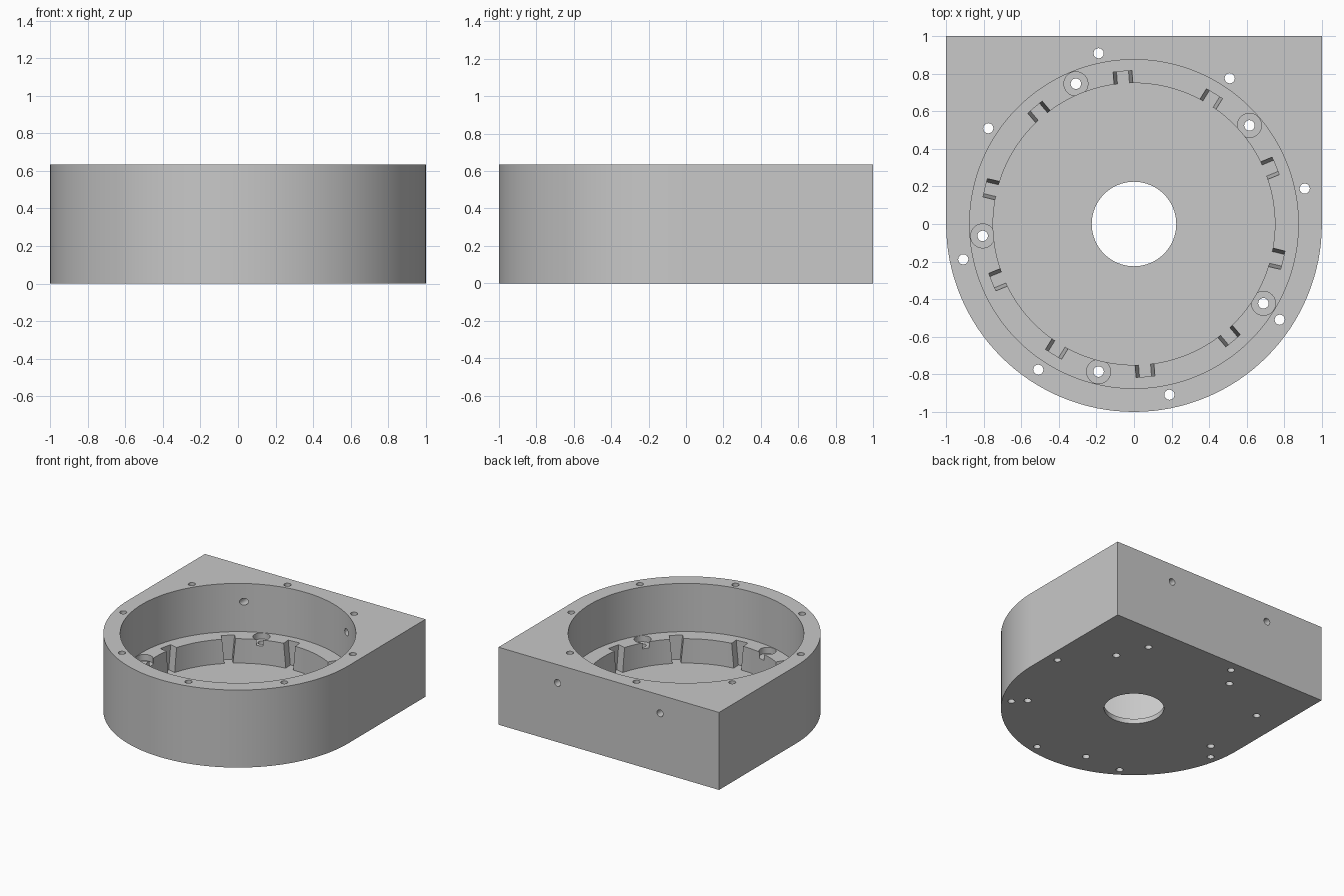
import bpy, bmesh
from math import sin, cos, pi, radians
from mathutils import Matrix

default = bpy.data.objects.get("Cube")
if default:
    bpy.data.objects.remove(default, do_unlink=True)

HEIGHT, LEDGE, FLOOR = 0.635, 0.24, 0.04

grey = bpy.data.materials.new("plain grey")
grey.use_nodes = True
colour = (0.58, 0.58, 0.58, 1)
grey.diffuse_color = colour
grey.node_tree.nodes["Principled BSDF"].inputs["Base Color"].default_value = colour


def prism(name, lower, upper, z0, z1):
    """Solid between two matching outlines at two heights."""
    bm = bmesh.new()
    low = [bm.verts.new((x, y, z0)) for x, y in lower]
    top = [bm.verts.new((x, y, z1)) for x, y in upper]
    bm.faces.new(low[::-1])
    bm.faces.new(top)
    for i in range(len(low)):
        j = (i + 1) % len(low)
        bm.faces.new((low[i], low[j], top[j], top[i]))
    bmesh.ops.recalc_face_normals(bm, faces=bm.faces)
    mesh = bpy.data.meshes.new(name)
    bm.to_mesh(mesh)
    bm.free()
    mesh.materials.append(grey)
    obj = bpy.data.objects.new(name, mesh)
    bpy.context.collection.objects.link(obj)
    return obj


def circle(radius, cx=0, cy=0, sides=32):
    return [(cx + radius * cos(2 * pi * i / sides),
             cy + radius * sin(2 * pi * i / sides)) for i in range(sides)]


def cylinder(radius, z0, z1, cx=0, cy=0, sides=32):
    outline = circle(radius, cx, cy, sides)
    return prism("cutter", outline, outline, z0, z1)


def cut(target, cutter):
    mod = target.modifiers.new("cut", 'BOOLEAN')
    mod.operation, mod.solver, mod.object = 'DIFFERENCE', 'EXACT', cutter
    bpy.context.view_layer.objects.active = target
    bpy.ops.object.modifier_apply(modifier=mod.name)
    bpy.data.objects.remove(cutter, do_unlink=True)


def ring(count, start):
    return [radians(start) + 2 * pi * i / count for i in range(count)]


# Body: square back, round front
outline = [(cos(-pi * i / 64), sin(-pi * i / 64)) for i in range(65)]
outline += [(-1, 1), (1, 1)]
housing = prism("housing", outline, outline, 0, HEIGHT)

# Upper bore, lower well and centre hole
cut(housing, cylinder(0.875, LEDGE, 1, sides=128))
cut(housing, cylinder(0.75, FLOOR, LEDGE + 0.1, sides=128))
cut(housing, cylinder(0.225, -0.1, 0.1, sides=64))

# Tapered notches in the well wall
def slot(width):
    return [(0.7, -width / 2), (0.815, -width / 2), (0.815, width / 2), (0.7, width / 2)]

for angle in ring(10, 94.3):
    notch = prism("cutter", slot(0.064), slot(0.104), FLOOR, LEDGE + 0.02)
    notch.data.transform(Matrix.Rotation(angle, 4, 'Z'))
    cut(housing, notch)

# Counterbored screw holes in the ledge
for angle in ring(5, 112.5):
    x, y = 0.808 * cos(angle), 0.808 * sin(angle)
    cut(housing, cylinder(0.064, LEDGE - 0.05, LEDGE + 0.05, x, y))
    cut(housing, cylinder(0.028, -0.1, LEDGE, x, y, 24))

# Through holes in the rim
for angle in ring(8, 101.7):
    cut(housing, cylinder(0.027, -0.1, 1, 0.928 * cos(angle), 0.928 * sin(angle), 24))

# Cross holes through the back wall
for x in (-0.465, 0.465):
    drill = cylinder(0.028, -1.2, -0.5, sides=24)
    drill.data.transform(Matrix.Translation((x, 0, 0.485)) @ Matrix.Rotation(pi / 2, 4, 'X'))
    cut(housing, drill)

# Smooth curved walls, sharp corners
bpy.ops.object.select_all(action='DESELECT')
housing.select_set(True)
bpy.context.view_layer.objects.active = housing
bpy.ops.object.shade_smooth_by_angle(angle=radians(30))
